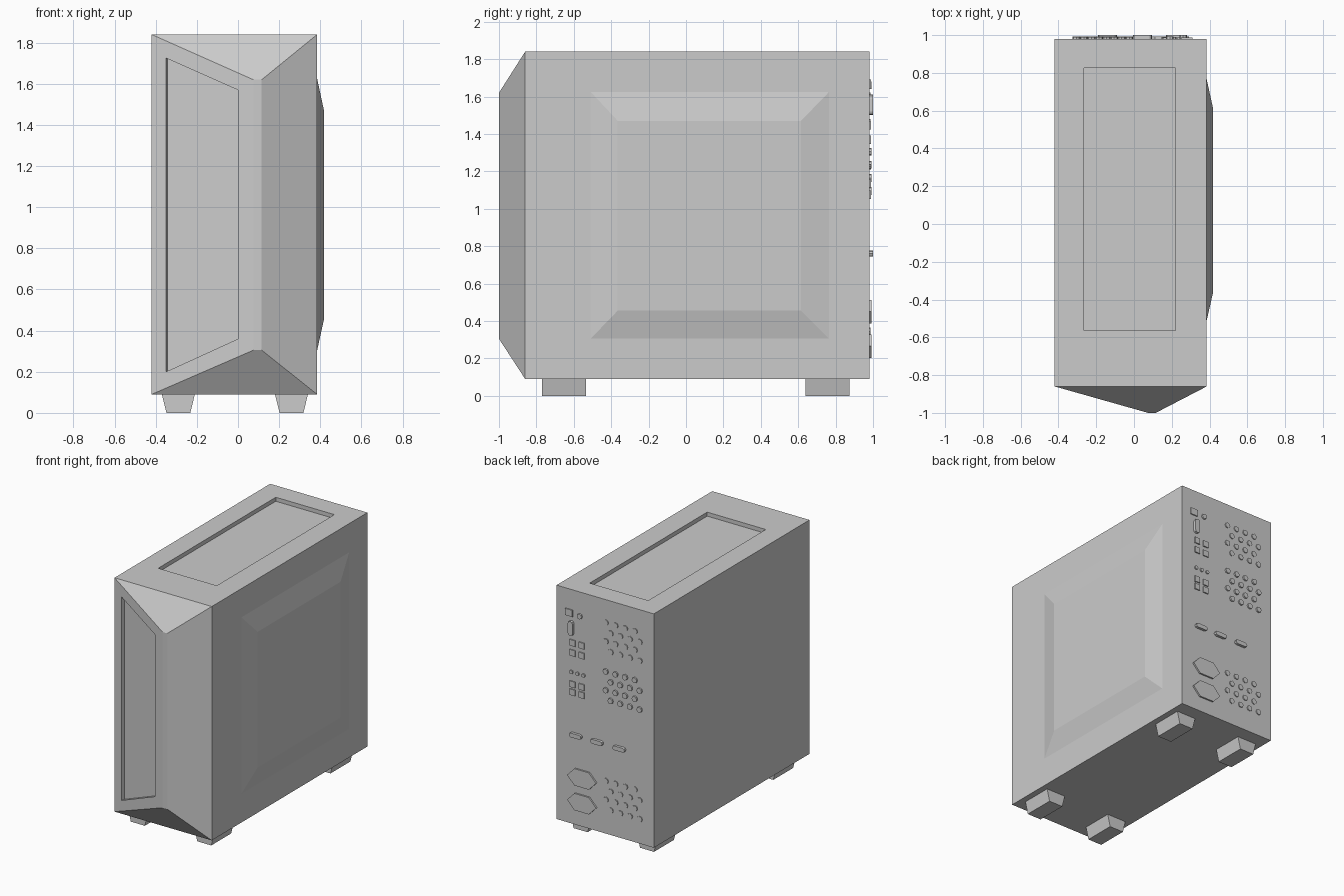
import bpy, bmesh
from math import cos, sin, pi
from mathutils import Vector

cube = bpy.data.objects.get("Cube")
if cube:
    bpy.data.objects.remove(cube, do_unlink=True)

grey = bpy.data.materials.new("light grey")
grey.use_nodes = True
grey.diffuse_color = (0.6, 0.6, 0.6, 1)
grey.node_tree.nodes["Principled BSDF"].inputs["Base Color"].default_value = (0.6, 0.6, 0.6, 1)


def finish(name, bm):
    bmesh.ops.remove_doubles(bm, verts=bm.verts, dist=0.0001)
    bmesh.ops.recalc_face_normals(bm, faces=bm.faces)
    mesh = bpy.data.meshes.new(name)
    bm.to_mesh(mesh)
    bm.free()
    mesh.materials.append(grey)
    obj = bpy.data.objects.new(name, mesh)
    bpy.context.collection.objects.link(obj)
    return obj


def poly(bm, pts):
    bm.faces.new([bm.verts.new(p) for p in pts])


def nested(bm, *loops):
    """Bridge matching loops one after another and cap the last one."""
    for a, b in zip(loops, loops[1:]):
        n = len(a)
        for i in range(n):
            j = (i + 1) % n
            poly(bm, (a[i], a[j], b[j], b[i]))
    poly(bm, loops[-1])


def shifted(loop, offset):
    return [Vector(p) + Vector(offset) for p in loop]


# Case: box with a pointed, off-centre front
L, R, F, B, Z0, Z1 = -0.42, 0.385, -0.86, 0.98, 0.09, 1.84
RL, RR, TIP, N0, N1 = 0.075, 0.115, -1.0, 0.305, 1.62
DEPTH = 0.03


def rect_x(x, y0, y1, z0, z1):
    return [(x, y0, z0), (x, y1, z0), (x, y1, z1), (x, y0, z1)]


def rect_y(y, x0, x1, z0, z1):
    return [(x0, y, z0), (x1, y, z0), (x1, y, z1), (x0, y, z1)]


def rect_z(z, x0, x1, y0, y1):
    return [(x0, y0, z), (x1, y0, z), (x1, y1, z), (x0, y1, z)]


bm = bmesh.new()
poly(bm, rect_x(L, F, B, Z0, Z1))
poly(bm, rect_y(B, L, R, Z0, Z1))
poly(bm, rect_z(Z0, L, R, F, B))

# Raised side panel
nested(bm, rect_x(R, F, B, Z0, Z1), rect_x(R, -0.51, 0.765, 0.305, 1.625),
       rect_x(0.418, -0.365, 0.615, 0.455, 1.47))

# Sunken top panel
top_edge = rect_z(Z1, -0.265, 0.22, -0.565, 0.825)
nested(bm, rect_z(Z1, L, R, F, B), top_edge, shifted(top_edge, (0, 0, -DEPTH)))

# Front facets around the narrow ridge
rim = rect_y(F, L, R, Z0, Z1)
ridge = rect_y(TIP, RL, RR, N0, N1)
for i in range(3):
    poly(bm, (rim[i], rim[i + 1], ridge[i + 1], ridge[i]))
poly(bm, ridge)


# Sunken panel in the wide front facet
def on_facet(x, z):
    return (x, F + (TIP - F) * (x - L) / (RL - L), z)


inward = Vector((F - TIP, RL - L, 0)).normalized() * DEPTH
facet = [rim[0], ridge[0], ridge[3], rim[3]]
window = [on_facet(-0.35, 0.2), on_facet(0, 0.36), on_facet(0, 1.57), on_facet(-0.35, 1.725)]
nested(bm, facet, window, shifted(window, inward))
finish("case", bm)

# Feet, tapered towards the ground
for side, x in (("right", -0.29), ("left", 0.26)):
    for end, y0, y1 in (("front", -0.77, -0.535), ("back", 0.64, 0.875)):
        bm = bmesh.new()
        high = rect_z(Z0, x - 0.08, x + 0.08, y0, y1)
        low = rect_z(0, x - 0.058, x + 0.058, y0, y1)
        poly(bm, high)
        nested(bm, high, low)
        finish(f"{end}_{side}_foot", bm)


# Back fittings: shallow plates standing on the back wall
def plate(bm, outline, depth):
    base = [(x, B, z) for x, z in outline]
    poly(bm, base)
    nested(bm, base, shifted(base, (0, depth, 0)))


def disc(x, z, r, n=8):
    return [(x + r * cos(2 * pi * i / n), z + r * sin(2 * pi * i / n)) for i in range(n)]


def box(x, z, w, h):
    return [(x + sx * w / 2, z + sz * h / 2) for sx, sz in ((-1, -1), (1, -1), (1, 1), (-1, 1))]


def pill(x, z, half, r, upright=False):
    """Rounded slot, lying down or upright."""
    pts = []
    for end in (1, -1):
        for i in range(5):
            a = pi * (i / 4 - 0.5)
            pts.append((end * (half - r + r * cos(a)), end * r * sin(a)))
    return [(x - v, z + u) if upright else (x + u, z + v) for u, v in pts]


def fitting(name, outlines, depth):
    bm = bmesh.new()
    for outline in outlines:
        plate(bm, outline, depth)
    finish(name, bm)


# Vent dots in staggered rows
for name, z, depth in (("upper_vent", 1.565, 0.007), ("middle_vent", 1.2, 0.012),
                       ("lower_vent", 0.38, 0.007)):
    dots = [disc(-0.165 + (col - 1.5) * 0.08 + (0.02 if row % 2 else -0.02),
                 z + (row - 1.5) * 0.07, 0.021)
            for row in range(4) for col in range(4)]
    fitting(name, dots, depth)

# Power sockets: wide hexagons
for name, z in (("upper_socket", 0.45), ("lower_socket", 0.265)):
    hexagon = [(0.17 + u * 0.12, z + v * 0.063)
               for u, v in ((-1, 0), (-0.5, -1), (0.5, -1), (1, 0), (0.5, 1), (-0.5, 1))]
    fitting(name, [hexagon], 0.012)

# Row of slots
fitting("slots", [pill(x, 0.76, 0.05, 0.016) for x in (0.22, 0.045, -0.14)], 0.02)

# Connector column
fitting("round_jack", [disc(0.19, 1.66, 0.02)], 0.012)
fitting("tall_connector", [pill(0.26, 1.555, 0.055, 0.02, True)], 0.02)
fitting("small_jacks", [disc(x, 1.225, 0.014) for x in (0.26, 0.21, 0.16)], 0.01)
fitting("top_port", [box(0.28, 1.665, 0.06, 0.05)], 0.008)
ports = [box(x, z, 0.045, 0.045) for x in (0.25, 0.175)
         for z in (1.445, 1.37, 1.135, 1.075)]
fitting("square_ports", ports, 0.008)
